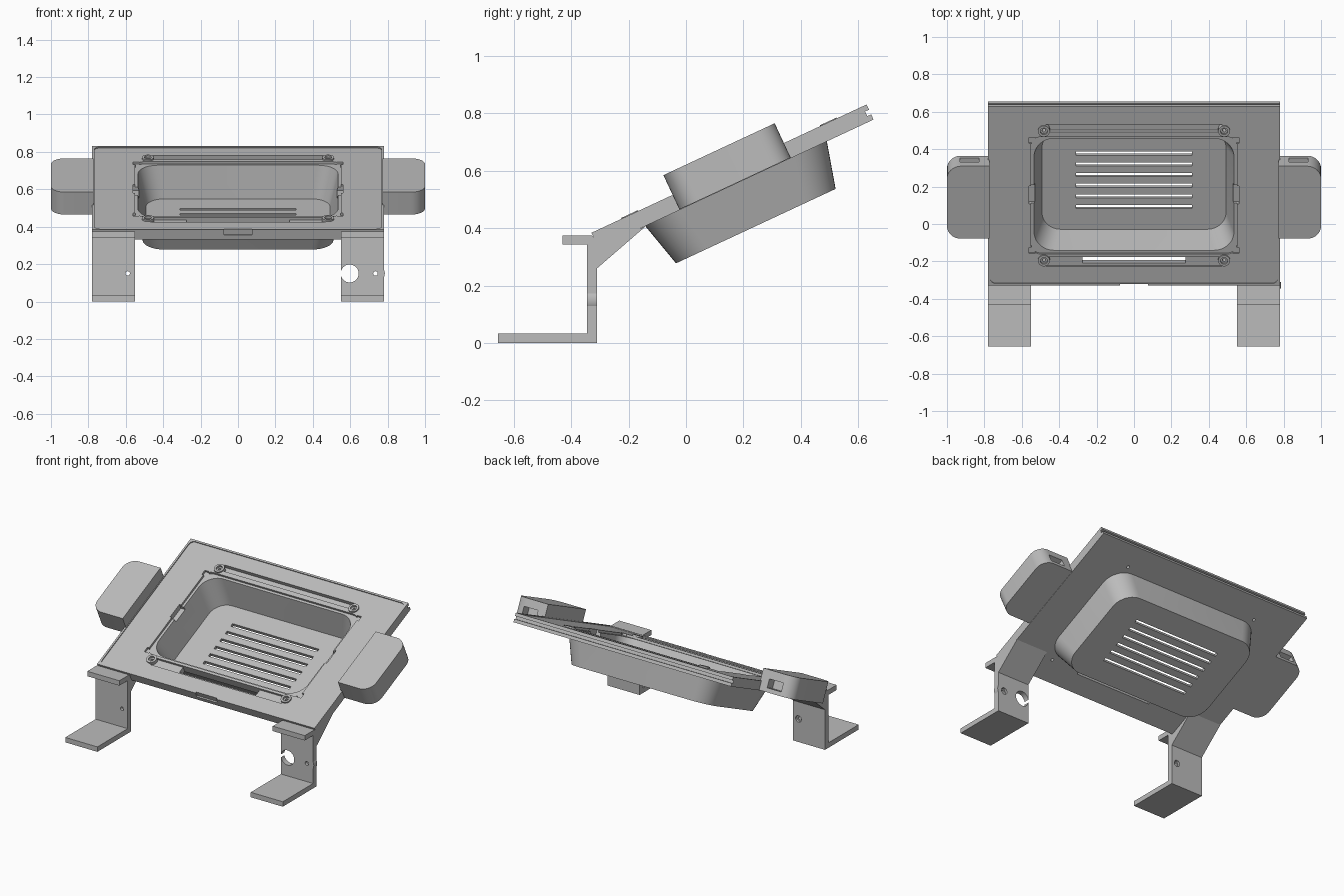
import bpy
import bmesh
from math import radians, cos, sin, pi
from mathutils import Matrix, Vector

cube = bpy.data.objects.get("Cube")
if cube:
    bpy.data.objects.remove(cube, do_unlink=True)

grey = bpy.data.materials.new("mid grey")
grey.use_nodes = True
colour = (0.5, 0.5, 0.5, 1)
grey.diffuse_color = colour
grey.node_tree.nodes["Principled BSDF"].inputs["Base Color"].default_value = colour

TILT = Matrix.Translation((0, 0.15, 0.6075)) @ Matrix.Rotation(radians(25), 4, "X")


def finish(name, bm):
    bmesh.ops.recalc_face_normals(bm, faces=bm.faces)
    mesh = bpy.data.meshes.new(name)
    bm.to_mesh(mesh)
    bm.free()
    mesh.materials.append(grey)
    obj = bpy.data.objects.new(name, mesh)
    bpy.context.collection.objects.link(obj)
    return obj


def loft(name, sections):
    """Skin equal-length rings of points and cap both ends."""
    bm = bmesh.new()
    rings = [[bm.verts.new(p) for p in ring] for ring in sections]
    for a, b in zip(rings, rings[1:]):
        for i in range(len(a)):
            j = (i + 1) % len(a)
            bm.faces.new((a[i], a[j], b[j], b[i]))
    bm.faces.new(rings[0])
    bm.faces.new(rings[-1])
    return finish(name, bm)


def rounded(hx, hy, z, r, steps=10):
    """Ring of a rounded rectangle at height z."""
    ring = []
    for k, (sx, sy) in enumerate([(1, 1), (-1, 1), (-1, -1), (1, -1)]):
        for i in range(steps + 1):
            a = pi / 2 * (k + i / steps)
            ring.append((sx * (hx - r) + r * cos(a), sy * (hy - r) + r * sin(a), z))
    return ring


def box(name, x0, x1, y0, y1, z0, z1):
    return loft(name, [[(x0, y0, z), (x1, y0, z), (x1, y1, z), (x0, y1, z)]
                       for z in (z0, z1)])


def cylinder(name, centre, r, depth, axis="Z"):
    bm = bmesh.new()
    turn = Matrix.Rotation(pi / 2, 4, "X") if axis == "Y" else Matrix()
    bmesh.ops.create_cone(bm, cap_ends=True, segments=32, radius1=r, radius2=r,
                          depth=depth, matrix=Matrix.Translation(Vector(centre)) @ turn)
    return finish(name, bm)


def combine(target, tool, operation="DIFFERENCE"):
    """Apply a boolean and discard the helper."""
    tool.hide_render = True
    mod = target.modifiers.new("cut", "BOOLEAN")
    mod.operation = operation
    mod.solver = "EXACT"
    mod.object = tool
    bpy.context.view_layer.objects.active = target
    bpy.ops.object.modifier_apply(modifier=mod.name)
    bpy.data.objects.remove(tool, do_unlink=True)


def cut_box(target, *size):
    combine(target, box("cutter", *size))


parts = []

# Tilted frame plate with the tapered tray below it
plate = box("frame_and_tray", -0.78, 0.78, -0.529, 0.529, -0.058, 0)
tray = loft("tray", [rounded(0.51, 0.307, -0.221, 0.12),
                     rounded(0.558, 0.354, -0.04, 0.13)])
combine(plate, tray, "UNION")

# Shallow face recess, opening ledge and tray cavity
combine(plate, loft("face_recess", [rounded(0.768, 0.517, z, 0.03) for z in (-0.006, 0.02)]))
combine(plate, loft("ledge", [rounded(0.55, 0.345, z, 0.05) for z in (-0.02, 0.03)]))
combine(plate, loft("cavity", [rounded(0.492, 0.29, -0.2, 0.1),
                               rounded(0.544, 0.339, 0.02, 0.11)]))

# Vent slots in the tray floor
for i in range(6):
    y = (i - 2.5) * 0.063
    cut_box(plate, -0.31, 0.31, y - 0.011, y + 0.011, -0.25, -0.19)

# Long grooves beside the opening, with a through slit in the front one
cut_box(plate, -0.47, 0.47, 0.375, 0.42, -0.03, 0.02)
cut_box(plate, -0.47, 0.47, -0.42, -0.362, -0.02, 0.02)
cut_box(plate, -0.275, 0.275, -0.405, -0.362, -0.1, 0.02)

# Side clip notches and corner notches
for s in (-1, 1):
    x0, x1 = sorted((s * 0.53, s * 0.562))
    cut_box(plate, x0, x1, -0.05, 0.055, -0.04, 0.02)
    for y in (-0.325, 0.325):
        cut_box(plate, x0, x1, y - 0.018, y + 0.018, -0.02, 0.02)

# Rear edge groove and front finger notch
cut_box(plate, -0.9, 0.9, 0.514, 0.6, -0.038, -0.02)
cut_box(plate, -0.075, 0.075, -0.6, -0.52, -0.032, 0.02)

# Screw bosses at the four corners of the opening
for sx in (-1, 1):
    for sy in (-1, 1):
        x, y = sx * 0.482, sy * 0.382
        combine(plate, cylinder("boss", (x, y, -0.022), 0.032, 0.05), "UNION")
        combine(plate, cylinder("countersink", (x, y, 0), 0.019, 0.02))
        combine(plate, cylinder("screw_hole", (x, y, 0), 0.009, 0.3))
plate.data.transform(TILT)
parts.append(plate)


# Side pods with rounded outer corners and a rear socket
def side_pod(name, s):
    pod = loft(name, [[(s * (0.8 + p[0]), p[1] - 0.003, z)
                       for p in rounded(0.2, 0.214, z, 0.075)] for z in (-0.056, 0.076)])
    trim = sorted((s * 0.4, s * 0.772))
    cut_box(pod, *trim, -0.4, 0.4, -0.2, 0.2)
    socket = sorted((s * 0.83, s * 0.93))
    cut_box(pod, *socket, 0.15, 0.3, -0.03, 0.024)
    pod.data.transform(TILT)
    return pod


parts.append(side_pod("left_pod", 1))
parts.append(side_pod("right_pod", -1))

# Bracket legs: foot, upright, front tab and rear brace in one profile
LEG = [(-0.655, 0), (-0.31, 0), (-0.31, 0.26), (-0.14, 0.407), (-0.29, 0.345),
       (-0.33, 0.375), (-0.43, 0.375), (-0.43, 0.343), (-0.345, 0.343),
       (-0.345, 0.032), (-0.655, 0.032)]


def leg(name, s, hole_x):
    obj = loft(name, [[(s * x, y, z) for y, z in LEG] for x in (0.55, 0.78)])
    if s > 0:
        # Round lug around the outer screw hole, and the cable hole
        lug = cylinder("lug", (hole_x, -0.3275, 0.15), 0.05, 0.034, "Y")
        combine(obj, lug, "UNION")
        combine(obj, cylinder("cable_hole", (0.597, -0.33, 0.15), 0.048, 0.1, "Y"))
    combine(obj, cylinder("screw_hole", (hole_x, -0.33, 0.15), 0.012, 0.1, "Y"))
    combine(obj, cylinder("counterbore", (hole_x, -0.31, 0.15), 0.021, 0.03, "Y"))
    return obj


parts.append(leg("left_leg", 1, 0.735))
parts.append(leg("right_leg", -1, -0.59))

# Smooth the curved walls while keeping edges crisp
bpy.ops.object.select_all(action="DESELECT")
for part in parts:
    part.select_set(True)
bpy.context.view_layer.objects.active = plate
bpy.ops.object.shade_smooth_by_angle(angle=radians(25))
